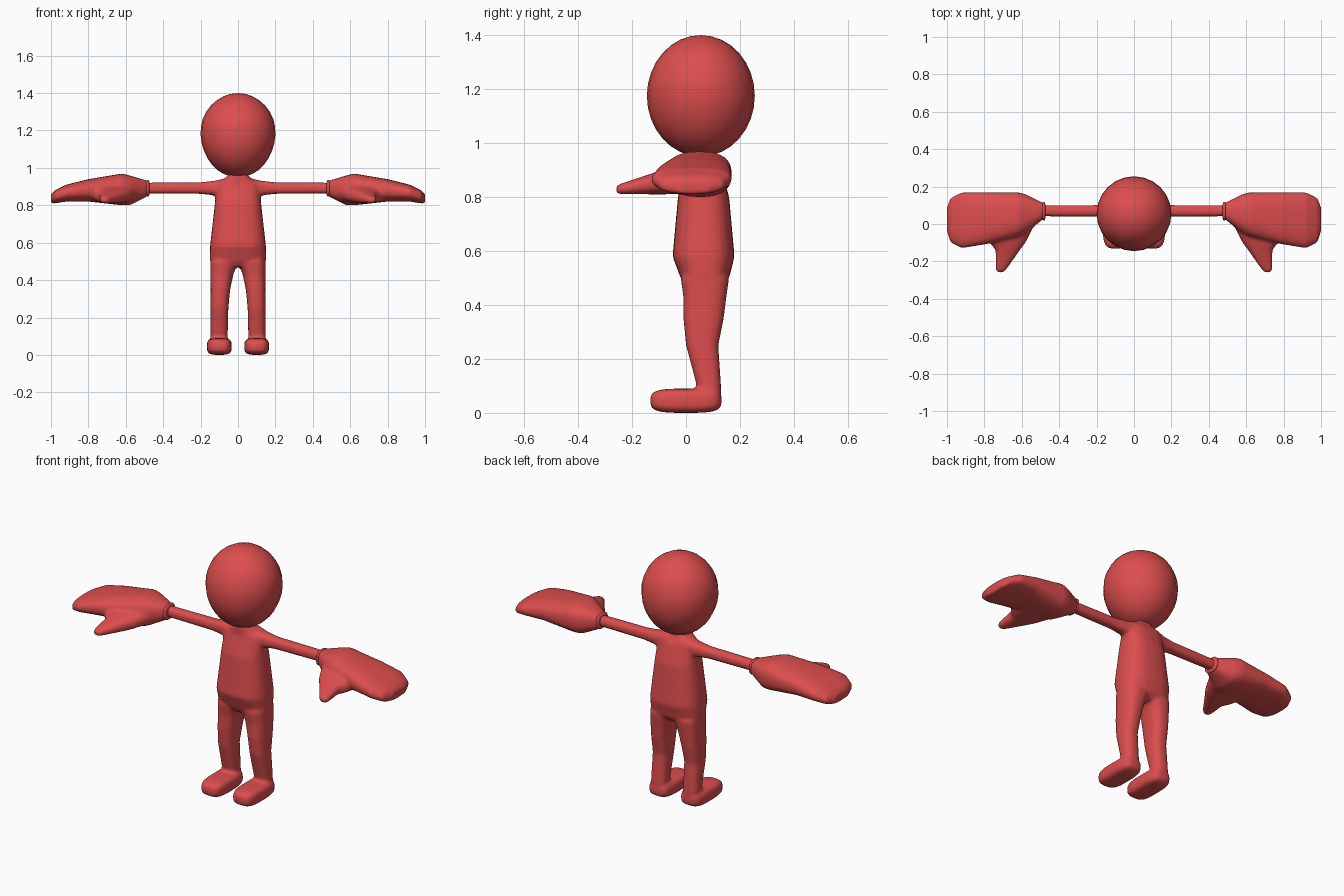
import bpy
import bmesh
from math import cos, sin, pi, copysign

cube = bpy.data.objects.get("Cube")
if cube:
    bpy.data.objects.remove(cube, do_unlink=True)

red = bpy.data.materials.new("soft red")
red.use_nodes = True
red.diffuse_color = (0.72, 0.075, 0.075, 1)
red.node_tree.nodes["Principled BSDF"].inputs["Base Color"].default_value = red.diffuse_color

AXES = {"x": 0, "y": 1, "z": 2}


def squared(value, power):
    """Push a unit coordinate outward, turning a circle into a rounded square."""
    return copysign(abs(value) ** (2 / power), value)


def loft(bm, axis, sections, side=1, power=2.6, count=24):
    """Skin rounded cross-sections, each given by its position and its extents."""
    rings = []
    for position, low_u, high_u, low_v, high_v in sections:
        ring = []
        for step in range(count):
            angle = 2 * pi * step / count
            u = squared(cos(angle), power) * (high_u - low_u)
            v = squared(sin(angle), power) * (high_v - low_v)
            co = [(low_u + high_u + u) / 2, (low_v + high_v + v) / 2]
            co.insert(AXES[axis], position)
            ring.append(bm.verts.new((co[0] * side, co[1], co[2])))
        rings.append(ring)
    for lower, upper in zip(rings, rings[1:]):
        for step in range(count):
            after = (step + 1) % count
            bm.faces.new((lower[step], lower[after], upper[after], upper[step]))
    bm.faces.new(rings[0])
    bm.faces.new(rings[-1])


def pillow(bm, centre, radii, side=1, power=2):
    """Add an ellipsoid; a higher power makes it boxier."""
    ball = bmesh.ops.create_uvsphere(bm, u_segments=24, v_segments=16, radius=1)
    for vert in ball["verts"]:
        for i in range(3):
            vert.co[i] = centre[i] + radii[i] * squared(vert.co[i], power)
        vert.co.x *= side


def finish(bm, name, fused=False):
    """Make an object; fused parts become one soft skin."""
    bmesh.ops.recalc_face_normals(bm, faces=bm.faces)
    mesh = bpy.data.meshes.new(name)
    bm.to_mesh(mesh)
    bm.free()
    mesh.materials.append(red)
    mesh.shade_smooth()
    obj = bpy.data.objects.new(name, mesh)
    bpy.context.collection.objects.link(obj)
    if fused:
        fuse = obj.modifiers.new("fuse", "REMESH")
        fuse.mode = "VOXEL"
        fuse.voxel_size = 0.009
        fuse.use_smooth_shade = True
        soften = obj.modifiers.new("soften", "SMOOTH")
        soften.factor = 0.5
        soften.iterations = 6


def torso_sections():
    """Symmetric sections from the hips to the neck: height, half width, front, back."""
    profile = [(0.47, 0.1, 0, 0.13), (0.5, 0.15, -0.02, 0.16), (0.58, 0.15, -0.05, 0.18),
               (0.8, 0.125, -0.03, 0.16), (0.91, 0.115, 0, 0.13),
               (0.94, 0.07, 0, 0.11), (0.98, 0.04, 0, 0.1)]
    return [(z, -half, half, front, back) for z, half, front, back in profile]


def leg_sections():
    """The outer side is straight; the inner side arches over to the crotch."""
    profile = [(0.03, 0.04, 0.13), (0.1, 0.04, 0.13), (0.25, 0, 0.12),
               (0.35, -0.01, 0.14), (0.43, -0.01, 0.15), (0.5, -0.02, 0.16)]
    return [(z, 0.055 * (1 - (z / 0.5) ** 4), 0.147, front, back)
            for z, front, back in profile]


def arm_sections():
    """A straight round arm that flares into the shoulder."""
    y, z = 0.07, 0.892
    profile = [(0.04, 0.06), (0.12, 0.04), (0.2, 0.031), (0.52, 0.029)]
    return [(x, y - radius, y + radius, z - radius, z + radius) for x, radius in profile]


def thumb_sections():
    """The thumb narrows forward while its top slopes down to the tip."""
    profile = [(0, 0.53, 0.8), (-0.1, 0.58, 0.77), (-0.14, 0.61, 0.74),
               (-0.24, 0.68, 0.74), (-0.26, 0.7, 0.73)]
    return [(y, inner, outer, 0.81, 0.93 + y / 3) for y, inner, outer in profile]


# Palm sections from wrist to fingertips
palm = [(0.48, 0.03, 0.11, 0.85, 0.93), (0.58, -0.05, 0.16, 0.8, 0.96),
        (0.62, -0.07, 0.17, 0.8, 0.97), (0.8, -0.11, 0.17, 0.82, 0.94),
        (0.92, -0.13, 0.17, 0.82, 0.91), (0.98, -0.1, 0.14, 0.81, 0.88),
        (1, -0.04, 0.09, 0.81, 0.86)]

# Body with legs, feet and arms in one skin
bm = bmesh.new()
loft(bm, "z", torso_sections())
for side in (1, -1):
    loft(bm, "z", leg_sections(), side)
    pillow(bm, (0.1, 0, 0.045), (0.067, 0.133, 0.045), side, power=3.5)
    loft(bm, "x", arm_sections(), side)
finish(bm, "body", fused=True)

# Mitten hands and wrist cuffs
for side, word in ((1, "left"), (-1, "right")):
    bm = bmesh.new()
    loft(bm, "x", palm, side)
    loft(bm, "y", thumb_sections(), side)
    finish(bm, word + "_hand", fused=True)
    bm = bmesh.new()
    pillow(bm, (0.483, 0.068, 0.891), (0.012, 0.05, 0.044), side, power=2.5)
    finish(bm, word + "_cuff")

# Egg-shaped head, narrower toward the chin
bm = bmesh.new()
pillow(bm, (0, 0.055, 1.175), (0.2, 0.2, 0.225))
for vert in bm.verts:
    height = (vert.co.z - 1.175) / 0.225
    vert.co.x *= 1 + 0.06 * height * (1 - height ** 2)
finish(bm, "head")
